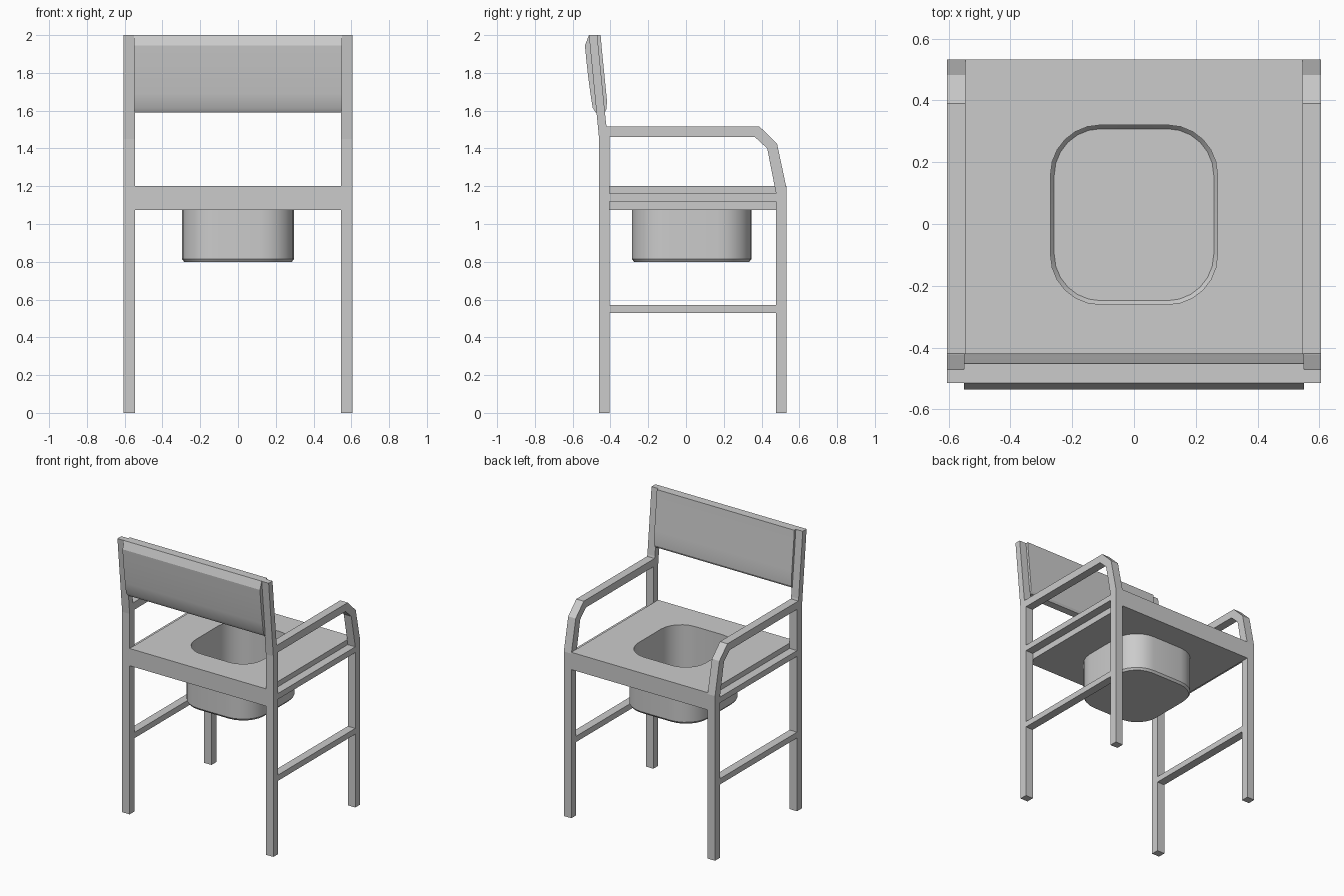
import bpy, bmesh, math

if "Cube" in bpy.data.objects:
    bpy.data.objects.remove(bpy.data.objects["Cube"])

X0, X1 = 0.545, 0.605      # inner and outer faces of the side frames


def make(name, bm, smooth=False, mirror=False):
    bmesh.ops.recalc_face_normals(bm, faces=bm.faces[:])
    me = bpy.data.meshes.new(name)
    bm.to_mesh(me)
    bm.free()
    ob = bpy.data.objects.new(name, me)
    bpy.context.collection.objects.link(ob)
    if mirror:
        ob.modifiers.new("mirror", 'MIRROR')
    if smooth:
        bpy.ops.object.select_all(action='DESELECT')
        ob.select_set(True)
        bpy.context.view_layer.objects.active = ob
        bpy.ops.object.shade_smooth_by_angle(angle=math.radians(25))
    return ob


def extrude(bm, faces, vec):
    r = bmesh.ops.extrude_face_region(bm, geom=faces)
    vs = [g for g in r["geom"] if isinstance(g, bmesh.types.BMVert)]
    bmesh.ops.translate(bm, verts=vs, vec=vec)


def side_profile(name, pts, x0, x1, **kw):
    """Closed (y, z) outline extruded along x."""
    bm = bmesh.new()
    f = bm.faces.new([bm.verts.new((x0, y, z)) for y, z in pts])
    extrude(bm, [f], (x1 - x0, 0, 0))
    return make(name, bm, **kw)


def rounded(hx, hy, r, cy=0.03, n=6):
    """Rounded rectangle points, counter-clockwise."""
    out = []
    for k, (sx, sy) in enumerate([(1, 1), (-1, 1), (-1, -1), (1, -1)]):
        for i in range(n + 1):
            a = math.pi / 2 * (k + i / n)
            out.append((sx * (hx - r) + r * math.cos(a),
                        cy + sy * (hy - r) + r * math.sin(a)))
    return out


# Rear legs, leaning back above the armrest
side_profile("rear_leg", [(-.46, 0), (-.405, 0), (-.405, 1.46), (-.423, 1.53),
                          (-.47, 2), (-.514, 2), (-.46, 1.45)],
             X0, X1, mirror=True)

# Front legs continuing into the bent armrests
side_profile("front_leg_and_armrest",
             [(.476, 0), (.532, 0), (.532, 1.19), (.482, 1.425), (.39, 1.515),
              (-.425, 1.515), (-.415, 1.46), (.365, 1.46), (.43, 1.40), (.476, 1.165)],
             X0, X1, mirror=True)

# Side rails
for name, z0, z1 in [("seat_side_rail", 1.12, 1.162), ("lower_side_rail", .53, .572)]:
    side_profile(name, [(-.41, z0), (.48, z0), (.48, z1), (-.41, z1)], X0, X1, mirror=True)

# Curved backrest panel
side_profile("backrest",
             [(-.514, 2), (-.452, 2), (-.447, 1.94), (-.436, 1.83), (-.425, 1.72),
              (-.419, 1.66), (-.42, 1.61), (-.428, 1.594), (-.478, 1.59), (-.494, 1.615),
              (-.506, 1.69), (-.518, 1.78), (-.528, 1.87), (-.535, 1.945)],
             -.55, .55, smooth=True)

# Seat slab with a rounded opening
bm = bmesh.new()
edges = []
for loop in ([(-X0, -.46), (X0, -.46), (X0, .532), (-X0, .532)], rounded(.27, .29, .16)):
    vs = [bm.verts.new((x, y, 1.075)) for x, y in loop]
    edges += [bm.edges.new((vs[i - 1], vs[i])) for i in range(len(vs))]
bmesh.ops.triangle_fill(bm, use_beauty=True, use_dissolve=False, edges=edges)
extrude(bm, bm.faces[:], (0, 0, .125))
make("seat", bm, smooth=True)

# Bucket below the opening: outer wall, rim and inner wall as lofted rings
bm = bmesh.new()
rings = [(.285, .305, .165, .80), (.297, .317, .18, .815), (.297, .317, .18, 1.08),
         (.27, .29, .16, 1.08), (.27, .29, .16, .845), (.258, .278, .15, .83)]
loops = [[bm.verts.new((x, y, z)) for x, y in rounded(hx, hy, r)] for hx, hy, r, z in rings]
for a, b in zip(loops, loops[1:]):
    for i in range(len(a)):
        bm.faces.new((a[i - 1], a[i], b[i], b[i - 1]))
bm.faces.new(loops[0])
bm.faces.new(loops[-1])
make("bucket", bm, smooth=True)
